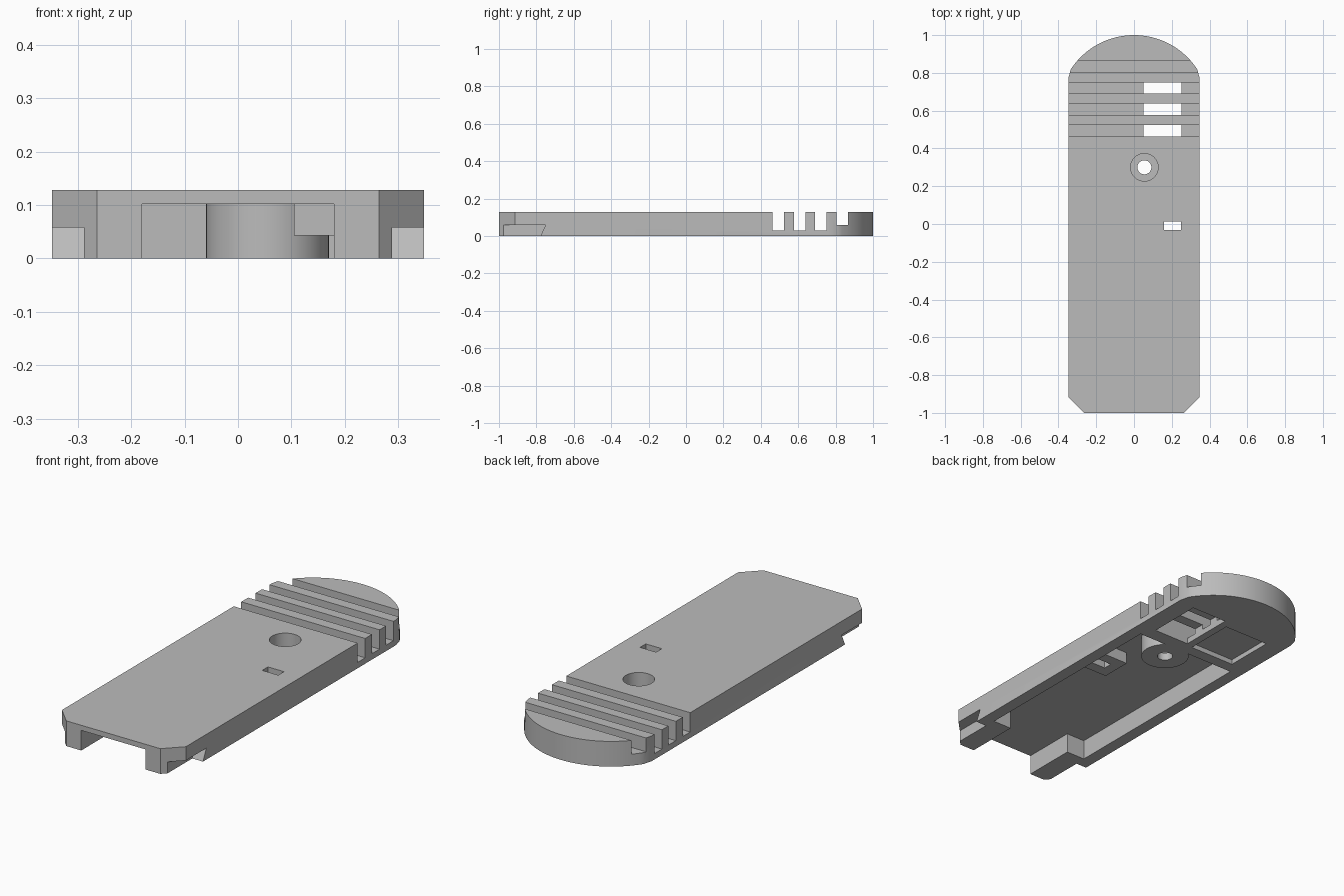
import bpy, bmesh, math

if "Cube" in bpy.data.objects:
    bpy.data.objects.remove(bpy.data.objects["Cube"], do_unlink=True)

H = 0.128          # overall thickness
W = 0.348          # half width
LOW, HIGH = -0.1, 0.3   # overshoot heights for through cutters

grey = bpy.data.materials.new("light_grey")
grey.use_nodes = True
grey.diffuse_color = (0.5, 0.5, 0.5, 1)
grey.node_tree.nodes["Principled BSDF"].inputs["Base Color"].default_value = (0.5, 0.5, 0.5, 1)


def prism(name, points, lo, hi, axis="z"):
    """Extrude a profile along z, or a (y, z) profile along x."""
    place = (lambda p, h: (p[0], p[1], h)) if axis == "z" else (lambda p, h: (h, p[0], p[1]))
    bm = bmesh.new()
    ends = [[bm.verts.new(place(p, h)) for p in points] for h in (lo, hi)]
    bm.faces.new(ends[0])
    bm.faces.new(ends[1])
    for i in range(len(points)):
        j = (i + 1) % len(points)
        bm.faces.new((ends[0][i], ends[0][j], ends[1][j], ends[1][i]))
    bmesh.ops.recalc_face_normals(bm, faces=bm.faces)
    mesh = bpy.data.meshes.new(name)
    bm.to_mesh(mesh)
    bm.free()
    mesh.materials.append(grey)
    ob = bpy.data.objects.new(name, mesh)
    bpy.context.collection.objects.link(ob)
    return ob


def box(name, x0, x1, y0, y1, z0, z1):
    return prism(name, [(x0, y0), (x1, y0), (x1, y1), (x0, y1)], z0, z1)


def cylinder(name, x, y, r, z0, z1, n=48):
    ring = [(x + r * math.cos(2 * math.pi * i / n), y + r * math.sin(2 * math.pi * i / n))
            for i in range(n)]
    return prism(name, ring, z0, z1)


def cut(target, cutter):
    cutter.hide_render = True
    mod = target.modifiers.new("cut", "BOOLEAN")
    mod.operation, mod.solver, mod.object = "DIFFERENCE", "EXACT", cutter
    bpy.context.view_layer.objects.active = target
    bpy.ops.object.modifier_apply(modifier=mod.name)
    bpy.data.objects.remove(cutter, do_unlink=True)


# Cover: chamfered front corners, straight sides, arched back
R = 0.4
start = math.radians(33)
arc = [(R * math.cos(a), 1 - R + R * math.sin(a))
       for a in (start + (math.pi - 2 * start) * i / 40 for i in range(41))]
outline = [(-0.264, -1), (0.264, -1), (W, -0.915), (W, 0.77)] + arc + [(-W, 0.77), (-W, -0.915)]
cover = prism("cover", outline, 0, H)

# Underside cavity: narrow mouth, wide middle, leaving the boss and latch block standing
mouth, wide, step, back = 0.18, 0.285, -0.72, 0.39
half = [(mouth, -1.1), (mouth, step), (wide, step), (wide, back)]
cavity = prism("cavity", half + [(-x, y) for x, y in reversed(half)], LOW, 0.102)
cut(cavity, cylinder("boss", 0.055, 0.3, 0.115, LOW * 2, HIGH))
cut(cavity, box("latch_block", 0.105, 0.4, -0.09, 0.07, 0.043, HIGH))
cut(cover, cavity)

# Grip grooves across the top
for y, floor in ((0.463, 0.03), (0.578, 0.03), (0.69, 0.03), (0.805, 0.058)):
    cut(cover, box("groove", -0.5, 0.5, y, y + 0.06, floor, HIGH))

# Pockets under the grooves
cut(cover, box("deep_pocket", 0.05, 0.252, 0.464, 0.749, LOW, 0.056))
cut(cover, box("shallow_pocket", -0.245, 0.01, 0.45, 0.71, LOW, 0.025))

# Screw hole with counterbore, and latch slot
cut(cover, cylinder("screw_hole", 0.055, 0.3, 0.037, LOW, HIGH))
cut(cover, cylinder("counterbore", 0.055, 0.3, 0.073, 0.04, HIGH))
cut(cover, box("latch_slot", 0.159, 0.249, -0.033, 0.013, LOW, HIGH))

# Undercut side notches at the front corners
notch = [(-1.1, LOW), (-0.825, LOW), (-0.751, 0.058), (-1.1, 0.058)]
for side in (-1, 1):
    lo, hi = sorted((side * 0.288, side * 0.5))
    cut(cover, prism("notch", notch, lo, hi, axis="x"))

bpy.ops.object.select_all(action="DESELECT")
cover.select_set(True)
bpy.context.view_layer.objects.active = cover
bpy.ops.object.shade_smooth_by_angle(angle=math.radians(25))
